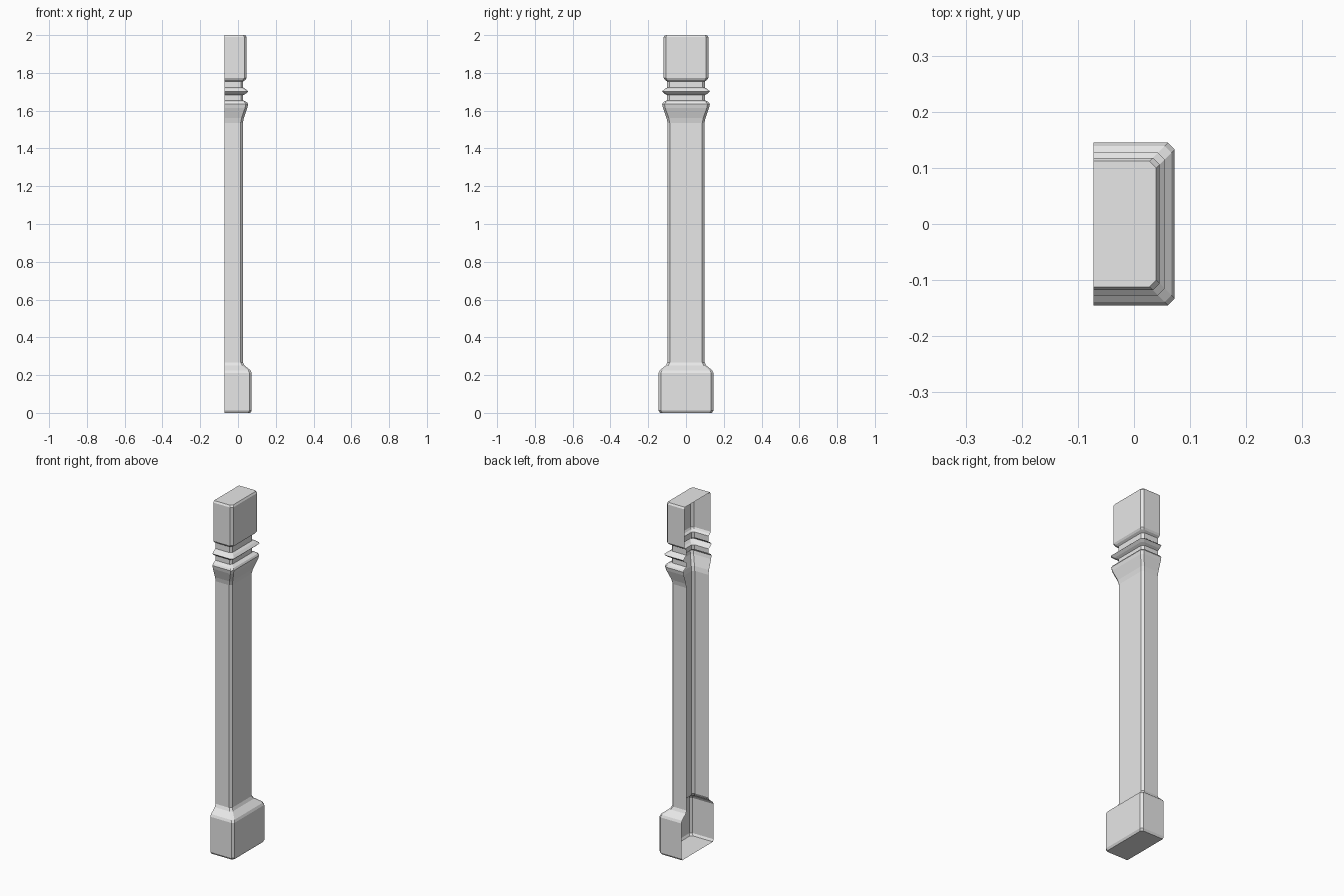
import bpy
import bmesh

cube = bpy.data.objects.get("Cube")
if cube:
    bpy.data.objects.remove(cube, do_unlink=True)

# One plain grey material
grey = bpy.data.materials.new("plain_grey")
grey.use_nodes = True
grey.diffuse_color = (0.8, 0.8, 0.8, 1)
grey.node_tree.nodes["Principled BSDF"].inputs["Base Color"].default_value = (0.8, 0.8, 0.8, 1)

BACK = -0.0725    # open back plane
CHAMFER = 0.012   # cut on the two vertical corners

# Half-width and height, from floor to top
PROFILE = [
    # plinth
    (0.138, 0), (0.145, 0.012), (0.145, 0.212), (0.139, 0.225),
    # sloped shoulder and shaft
    (0.106, 0.252), (0.098, 0.268), (0.098, 1.535), (0.103, 1.56),
    # flared collar
    (0.122, 1.615), (0.126, 1.635), (0.12, 1.645), (0.1, 1.655),
    # neck ring
    (0.1, 1.682), (0.114, 1.69), (0.127, 1.702), (0.114, 1.714), (0.1, 1.722),
    # upper neck and head block
    (0.1, 1.755), (0.112, 1.763), (0.118, 1.773), (0.118, 1.99), (0.112, 2.0),
]


def section(h):
    """Open half outline with chamfered corners."""
    half = [(BACK, -h), (BACK + h - CHAMFER, -h), (BACK + h, -h + CHAMFER)]
    return half + [(x, -y) for x, y in reversed(half)]


# Loft the outline up the profile, leaving the back open
bm = bmesh.new()
rings = [[bm.verts.new((x, y, z)) for x, y in section(h)] for h, z in PROFILE]
for low, high in zip(rings, rings[1:]):
    for i in range(len(low) - 1):
        bm.faces.new((low[i], low[i + 1], high[i + 1], high[i]))

# Floor and top caps
bm.faces.new(rings[0][::-1])
bm.faces.new(rings[-1])

mesh = bpy.data.meshes.new("half_pillar")
bm.to_mesh(mesh)
bm.free()
mesh.materials.append(grey)
pillar = bpy.data.objects.new("half_pillar", mesh)
bpy.context.collection.objects.link(pillar)
